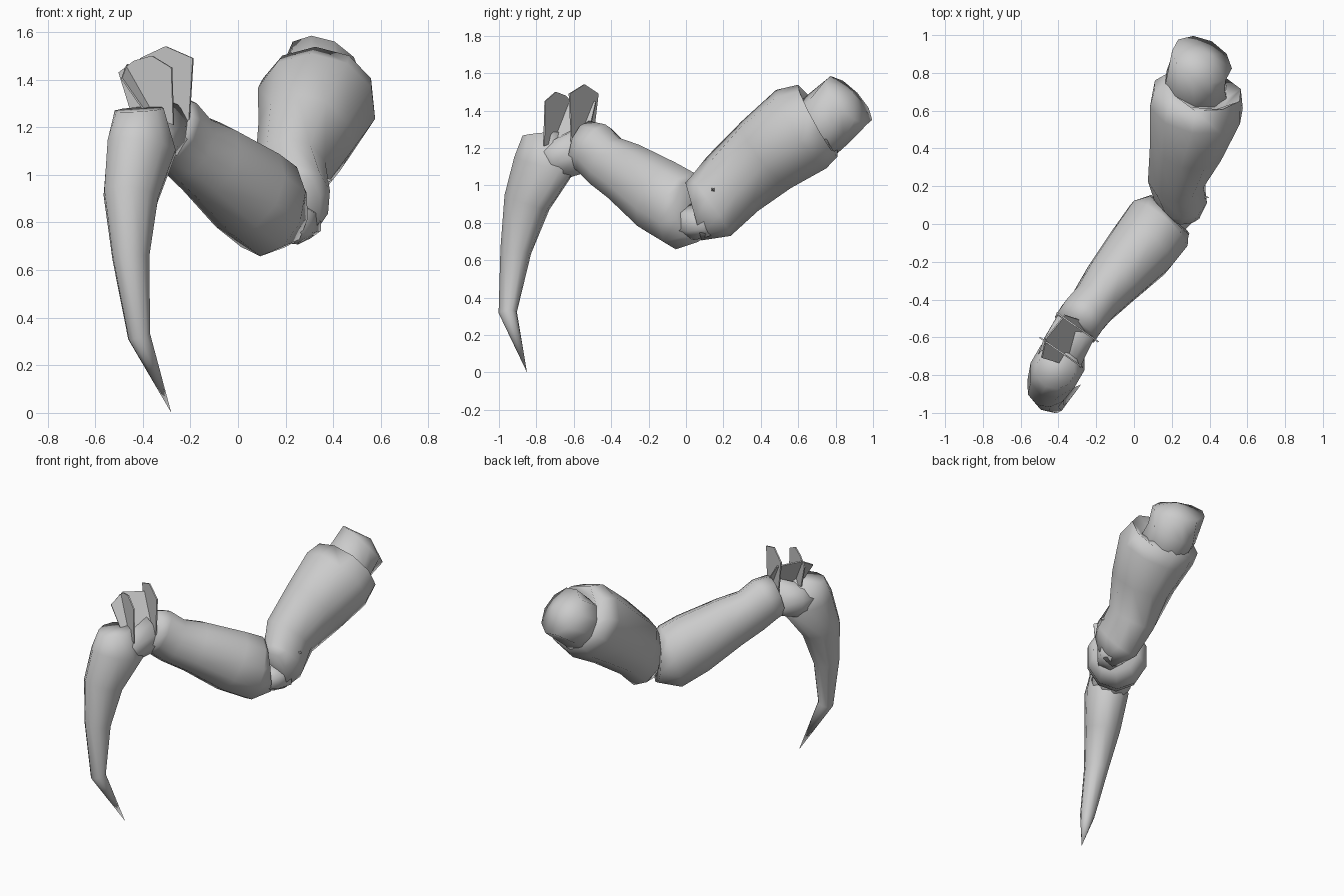
import bpy, bmesh, math
from mathutils import Vector

cube = bpy.data.objects.get("Cube")
if cube:
    bpy.data.objects.remove(cube)

grey = bpy.data.materials.new("plain_grey")
grey.use_nodes = True
colour = (0.6, 0.6, 0.6, 1)
grey.diffuse_color = colour
grey.node_tree.nodes["Principled BSDF"].inputs["Base Color"].default_value = colour


def finish(name, bm, angle):
    bmesh.ops.recalc_face_normals(bm, faces=bm.faces)
    mesh = bpy.data.meshes.new(name)
    bm.to_mesh(mesh)
    bm.free()
    mesh.materials.append(grey)
    obj = bpy.data.objects.new(name, mesh)
    bpy.context.collection.objects.link(obj)
    bpy.ops.object.select_all(action='DESELECT')
    obj.select_set(True)
    bpy.context.view_layer.objects.active = obj
    bpy.ops.object.shade_smooth_by_angle(angle=math.radians(angle))


def loft(name, stations, ref=(0, 0, 1), sides=10, tip=None, angle=100):
    """Skin elliptical rings: each station is x, y, z, half width, half height."""
    bm = bmesh.new()
    centres = [Vector(s[:3]) for s in stations]
    path = centres + ([Vector(tip)] if tip else [])
    rings = []
    for i, s in enumerate(stations):
        along = (path[min(i + 1, len(path) - 1)] - path[max(i - 1, 0)]).normalized()
        side = along.cross(Vector(ref)).normalized()
        up = side.cross(along)
        ring = []
        for k in range(sides):
            a = math.tau * (k + 0.5) / sides
            ring.append(bm.verts.new(centres[i] + side * s[3] * math.cos(a) + up * s[4] * math.sin(a)))
        rings.append(ring)
    for a, b in zip(rings, rings[1:]):
        for k in range(sides):
            j = (k + 1) % sides
            bm.faces.new((a[k], a[j], b[j], b[k]))
    bm.faces.new(rings[0])
    if tip:
        point = bm.verts.new(tip)
        for k in range(sides):
            bm.faces.new((rings[-1][k], rings[-1][(k + 1) % sides], point))
    else:
        bm.faces.new(rings[-1])
    finish(name, bm, angle)


def plate(name, origin, along, up, outline, thickness=0.008):
    """Thin flat plate: outline is measured along two directions from origin."""
    bm = bmesh.new()
    origin, along, up = Vector(origin), Vector(along).normalized(), Vector(up).normalized()
    normal = along.cross(up).normalized()
    face = bm.faces.new([bm.verts.new(origin + along * s + up * t - normal * thickness / 2)
                         for s, t in outline])
    extruded = bmesh.ops.extrude_face_region(bm, geom=[face], use_keep_orig=True)
    verts = [v for v in extruded["geom"] if isinstance(v, bmesh.types.BMVert)]
    bmesh.ops.translate(bm, verts=verts, vec=normal * thickness)
    finish(name, bm, 20)


# Shoulder stump with a shallow domed end, and the two arm segments
loft("shoulder_stump", [
    (0.34, 0.64, 1.24, 0.165, 0.165),
    (0.325, 0.76, 1.355, 0.165, 0.17),
    (0.36, 0.87, 1.455, 0.17, 0.17),
], tip=(0.40, 0.90, 1.49))
loft("upper_arm", [
    (0.25, 0.04, 0.86, 0.10, 0.16),
    (0.25, 0.13, 0.885, 0.14, 0.19),
    (0.225, 0.25, 1.01, 0.155, 0.20),
    (0.285, 0.43, 1.165, 0.205, 0.225),
    (0.33, 0.615, 1.30, 0.255, 0.25),
    (0.335, 0.705, 1.345, 0.24, 0.22),
    (0.34, 0.715, 1.355, 0.17, 0.16),
])
loft("forearm", [
    (-0.31, -0.55, 1.21, 0.13, 0.14),
    (-0.27, -0.49, 1.19, 0.13, 0.155),
    (-0.21, -0.42, 1.12, 0.13, 0.155),
    (-0.12, -0.31, 1.06, 0.155, 0.175),
    (0.04, -0.13, 0.935, 0.19, 0.21),
    (0.13, -0.01, 0.865, 0.195, 0.215),
    (0.19, 0.05, 0.87, 0.15, 0.175),
])

# Lower elbow wedge and the little spur beside it
loft("elbow_wedge", [
    (0.18, -0.01, 0.81, 0.09, 0.10),
    (0.25, 0.06, 0.80, 0.09, 0.09),
    (0.30, 0.13, 0.80, 0.07, 0.07),
], sides=6)
loft("elbow_spur", [(0.33, 0.15, 0.97, 0.035, 0.035)], sides=4, tip=(0.40, 0.14, 0.98), angle=20)

# Wrist and curved claw, whose rings are deepest in the plane of the arm
loft("wrist", [
    (-0.41, -0.76, 1.14, 0.12, 0.12),
    (-0.37, -0.66, 1.15, 0.125, 0.115),
    (-0.30, -0.53, 1.20, 0.12, 0.125),
])
loft("claw", [
    (-0.415, -0.77, 1.275, 0.105, 0.105),
    (-0.405, -0.755, 1.115, 0.14, 0.18),
    (-0.45, -0.85, 0.91, 0.115, 0.132),
    (-0.45, -0.91, 0.65, 0.078, 0.086),
    (-0.415, -0.953, 0.32, 0.048, 0.05),
], ref=(0.5, 0.87, 0), tip=(-0.28, -0.85, 0))

# Two parallel upright plates across the wrist, and one leaning plate joining them
across = (0.82, -0.57, 0)
plate("rear_wrist_plate", (-0.41, -0.47, 0), across, (0, 0, 1),
      [(0, 1.49), (0.13, 1.54), (0.27, 1.49), (0.25, 1.23), (0.05, 1.25)])
plate("front_wrist_plate", (-0.5, -0.6, 0), across, (0, 0, 1),
      [(0, 1.43), (0.08, 1.48), (0.17, 1.5), (0.27, 1.45), (0.28, 1.21), (0.06, 1.27)])
plate("side_wrist_plate", (-0.38, -0.74, 1.25), (0.57, 0.82, 0), (-0.5, 0.25, 0.8),
      [(0, 0), (-0.02, 0.19), (0.08, 0.26), (0.24, 0.24), (0.26, 0)])
